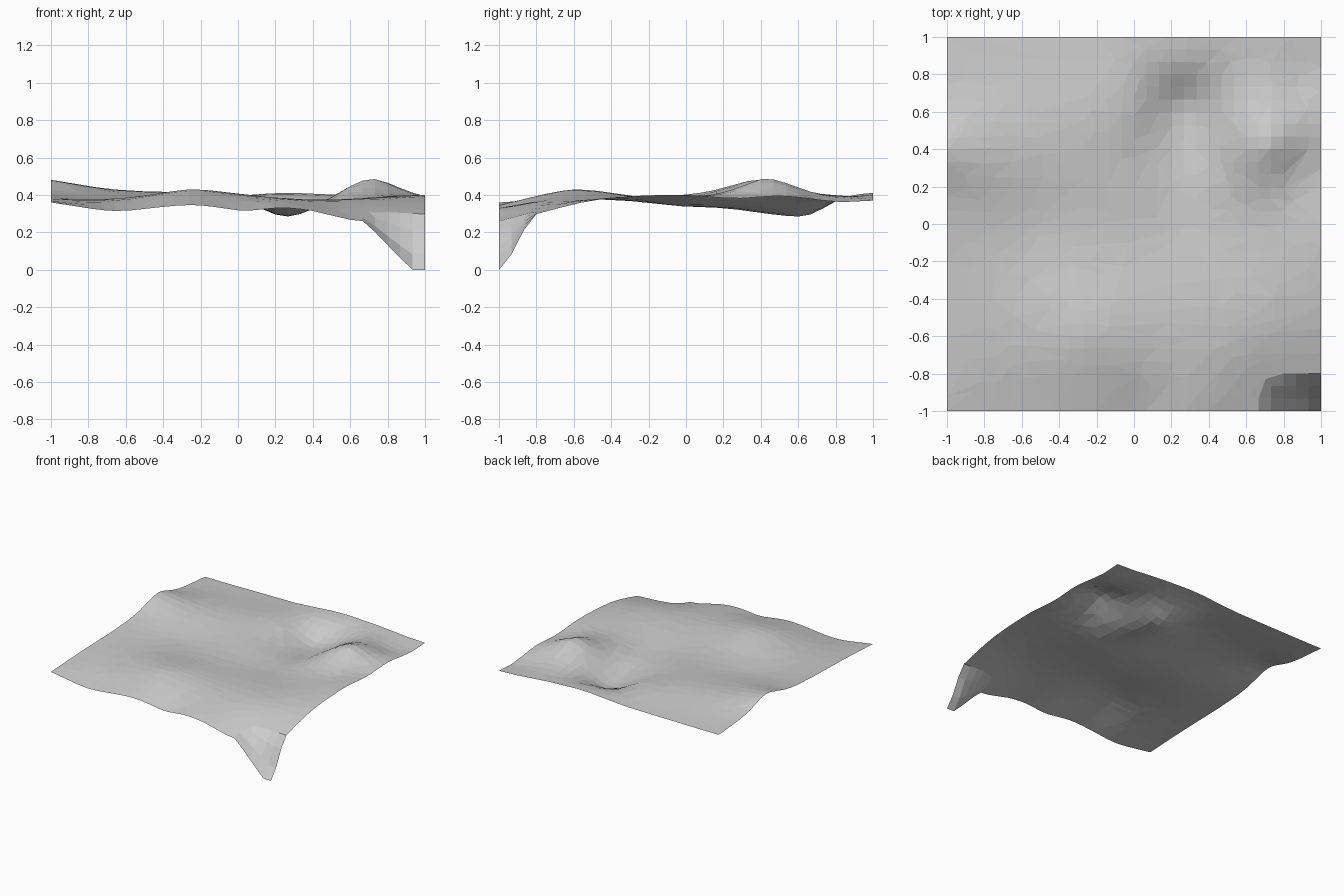
import bpy, bmesh, math

if "Cube" in bpy.data.objects:
    bpy.data.objects.remove(bpy.data.objects["Cube"])

# Survey heights (x, y, z): the four edges, then the interior hills and hollows
EDGES = [
    (-1, -1, .36), (-.65, -1, .315), (-.2, -1, .345), (.05, -1, .315), (.2, -1, .33),
    (.4, -1, .315), (.6, -1, .268), (1, -1, .25),
    (1, -.83, .29), (1, -.5, .37), (1, 0, .40), (1, .4, .39), (1, .7, .375), (1, 1, .37),
    (.55, 1, .40), (-.14, 1, .385), (-.6, 1, .38), (-1, 1, .38),
    (-1, .6, .425), (-1, .4, .482), (-1, .15, .425), (-1, -.4, .385),
]
HILLS = [
    (-.25, -.6, .43), (-.2, -.25, .39), (-.65, -.6, .375), (.1, -.7, .385), (.4, -.45, .375),
    (.7, -.6, .365), (.72, .42, .49), (.87, .3, .405), (.72, .05, .39), (.7, .75, .40),
    (.88, .75, .37), (-.5, .45, .42), (-.75, .42, .44), (-.5, 0, .375), (-.5, .75, .40),
]
HOLLOWS = [
    (.3, 0, .338), (.35, .4, .315), (.25, .65, .29), (.25, .84, .385), (0, .6, .385), (0, .2, .37),
]
POINTS = EDGES + HILLS + HOLLOWS


def kernel(ax, ay, bx, by):
    r2 = (ax - bx) ** 2 + (ay - by) ** 2
    return 0.5 * r2 * math.log(r2) if r2 > 1e-12 else 0.0


def solve(a, b):
    n = len(b)
    m = [row[:] + [v] for row, v in zip(a, b)]
    for i in range(n):
        p = max(range(i, n), key=lambda r: abs(m[r][i]))
        m[i], m[p] = m[p], m[i]
        for r in range(n):
            if r != i:
                f = m[r][i] / m[i][i]
                m[r] = [x - f * y for x, y in zip(m[r], m[i])]
    return [m[i][n] / m[i][i] for i in range(n)]


# Thin-plate surface through the survey heights
rows = [[kernel(x, y, u, v) for u, v, _ in POINTS] + [1, x, y] for x, y, _ in POINTS]
rows += [[1.0] * len(POINTS) + [0, 0, 0],
         [p[0] for p in POINTS] + [0, 0, 0],
         [p[1] for p in POINTS] + [0, 0, 0]]
W = solve(rows, [p[2] for p in POINTS] + [0, 0, 0])


def clamp(t):
    return max(0.0, min(1.0, t))


def height(x, y):
    z = sum(w * kernel(x, y, u, v) for w, (u, v, _) in zip(W, POINTS))
    z += W[-3] + W[-2] * x + W[-1] * y
    # steep drop at the front right corner
    return z * (1 - clamp((x - .68) / .25) * clamp((-.83 - y) / .15))


# Terrain sheet
bm = bmesh.new()
bmesh.ops.create_grid(bm, x_segments=30, y_segments=30, size=1)
for v in bm.verts:
    v.co.z = max(0.0, height(v.co.x, v.co.y))
bm.normal_update()
mesh = bpy.data.meshes.new("terrain")
bm.to_mesh(mesh)
bm.free()
terrain = bpy.data.objects.new("terrain", mesh)
bpy.context.collection.objects.link(terrain)

# Irregular low-poly facets
dec = terrain.modifiers.new("facets", 'DECIMATE')
dec.ratio = 0.4

grey = bpy.data.materials.new("light grey")
grey.diffuse_color = (.6, .6, .6, 1)
grey.use_nodes = True
grey.node_tree.nodes["Principled BSDF"].inputs["Base Color"].default_value = grey.diffuse_color
mesh.materials.append(grey)
